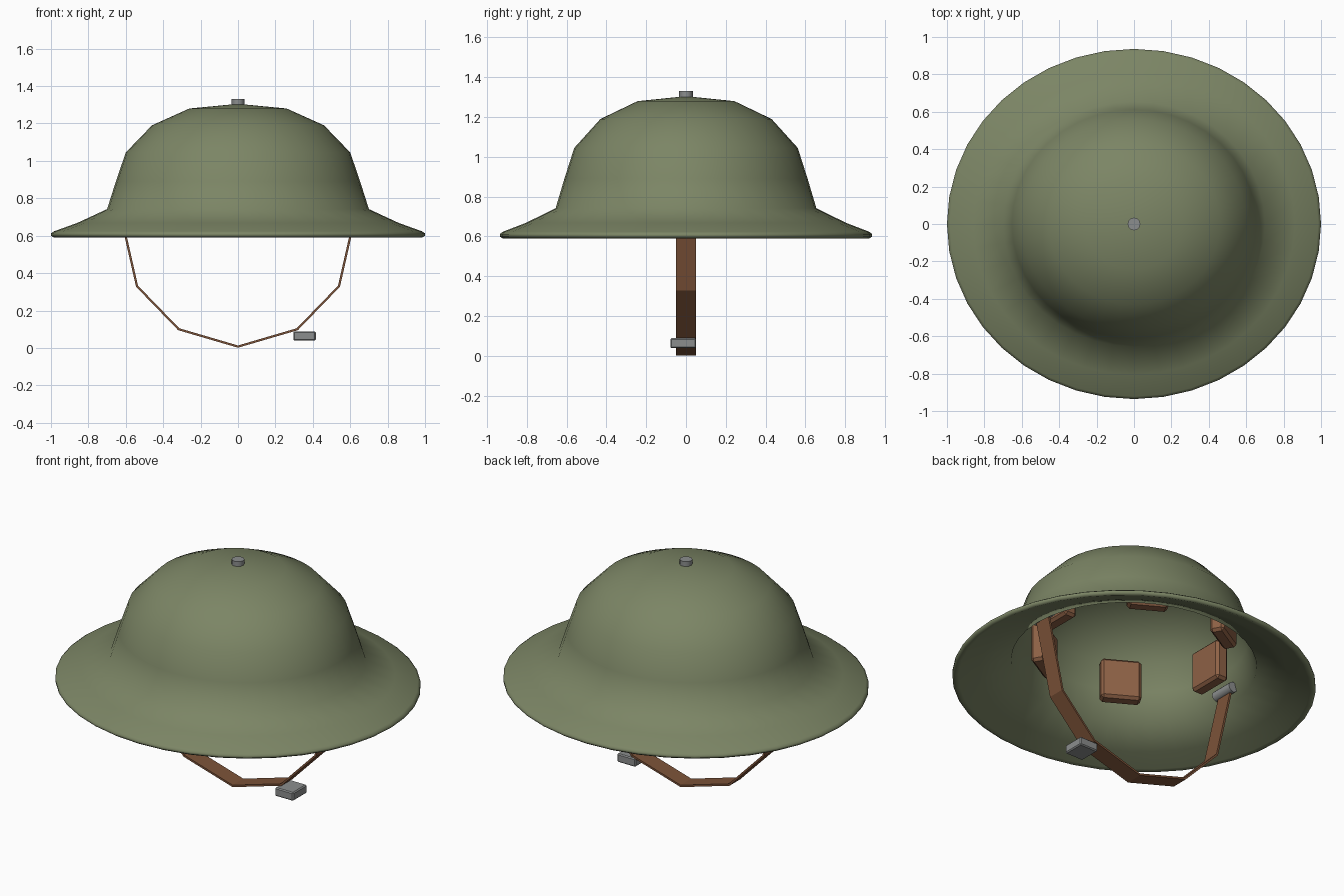
import bpy, bmesh, math
from mathutils import Matrix, Vector

if "Cube" in bpy.data.objects:
    bpy.data.objects.remove(bpy.data.objects["Cube"])

YS = 0.936  # the bowl is slightly narrower front to back


def material(name, rgb):
    m = bpy.data.materials.new(name)
    m.diffuse_color = (*rgb, 1)
    m.use_nodes = True
    m.node_tree.nodes["Principled BSDF"].inputs["Base Color"].default_value = m.diffuse_color
    return m


GREEN = material("olive_green", (0.20, 0.235, 0.13))
PAD = material("pad_leather", (0.27, 0.12, 0.06))
STRAP = material("strap_leather", (0.20, 0.085, 0.04))
STEEL = material("grey_steel", (0.26, 0.27, 0.27))


def finish(name, bm, mat, smooth=None):
    bmesh.ops.recalc_face_normals(bm, faces=bm.faces)
    me = bpy.data.meshes.new(name)
    bm.to_mesh(me)
    bm.free()
    me.materials.append(mat)
    ob = bpy.data.objects.new(name, me)
    bpy.context.collection.objects.link(ob)
    if smooth:
        bpy.ops.object.select_all(action='DESELECT')
        ob.select_set(True)
        bpy.context.view_layer.objects.active = ob
        bpy.ops.object.shade_smooth_by_angle(angle=math.radians(smooth))
    return ob


def box(name, size, matrix, mat, bevel):
    bm = bmesh.new()
    bmesh.ops.create_cube(bm, size=1, matrix=Matrix.Diagonal((*size, 1)))
    bmesh.ops.bevel(bm, geom=bm.edges[:], offset=bevel, segments=1, affect='EDGES')
    bm.transform(matrix)
    return finish(name, bm, mat)


def cylinder(name, radius, depth, matrix, mat, sides=12):
    bm = bmesh.new()
    bmesh.ops.create_cone(bm, cap_ends=True, segments=sides, radius1=radius,
                          radius2=radius, depth=depth, matrix=matrix)
    return finish(name, bm, mat, 35)


# Shell: closed outer and inner profile turned in 40 steps
profile = [(0, 1.305), (0.26, 1.28), (0.46, 1.19), (0.60, 1.045), (0.653, 0.89),
           (0.70, 0.742), (0.86, 0.668), (0.985, 0.623), (1.0, 0.612), (1.0, 0.60),
           (0.985, 0.59), (0.965, 0.597), (0.85, 0.64), (0.675, 0.718), (0.627, 0.885),
           (0.576, 1.03), (0.443, 1.167), (0.25, 1.253), (0, 1.277)]
N = 40
bm = bmesh.new()
rings = []
for r, z in profile:
    count = N if r else 1
    rings.append([bm.verts.new((r * math.cos(2 * math.pi * i / N),
                                r * YS * math.sin(2 * math.pi * i / N), z))
                  for i in range(count)])
for a, b in zip(rings, rings[1:]):
    for i in range(N):
        j = (i + 1) % N
        if len(a) == 1:
            bm.faces.new((a[0], b[i], b[j]))
        elif len(b) == 1:
            bm.faces.new((a[i], b[0], a[j]))
        else:
            bm.faces.new((a[i], b[i], b[j], a[j]))
finish("shell", bm, GREEN, 60)

# Crown stud
cylinder("crown_stud", 0.034, 0.05, Matrix.Translation((0, 0, 1.305)), STEEL)

# Chin strap: flat band along a half loop
half = [(0.64, 0.77), (0.54, 0.33), (0.317, 0.10), (0, 0.007)]
path = [Vector((-x, 0, z)) for x, z in half] + [Vector((x, 0, z)) for x, z in half[-2::-1]]
bm = bmesh.new()
sections = []
for i, p in enumerate(path):
    t = (path[min(i + 1, len(path) - 1)] - path[max(i - 1, 0)]).normalized()
    n = Vector((-t.z, 0, t.x)) * 0.006
    w = Vector((0, 0.05, 0))
    sections.append([bm.verts.new(p + v) for v in (n + w, n - w, -n - w, -n + w)])
for a, b in zip(sections, sections[1:]):
    for k in range(4):
        bm.faces.new((a[k], a[(k + 1) % 4], b[(k + 1) % 4], b[k]))
bm.faces.new(sections[0])
bm.faces.new(sections[-1])
finish("chin_strap", bm, STRAP)

# Strap loops on both sides
for side, x in (("left", -0.635), ("right", 0.635)):
    cylinder("strap_loop_" + side, 0.03, 0.14,
             Matrix.Translation((x, 0, 0.775)) @ Matrix.Rotation(math.pi / 2, 4, 'X'), STEEL)

# Strap buckle
box("buckle", (0.12, 0.13, 0.05), Matrix.Translation((0.356, -0.014, 0.064)), STEEL, 0.006)

# Six liner pads inside the crown
for i in range(6):
    a = i * math.pi / 3
    box(f"liner_pad_{i + 1}", (0.08, 0.22, 0.24),
        Matrix.Translation((0.53 * math.cos(a), 0.53 * YS * math.sin(a), 0.89))
        @ Matrix.Rotation(a, 4, 'Z'), PAD, 0.015)
